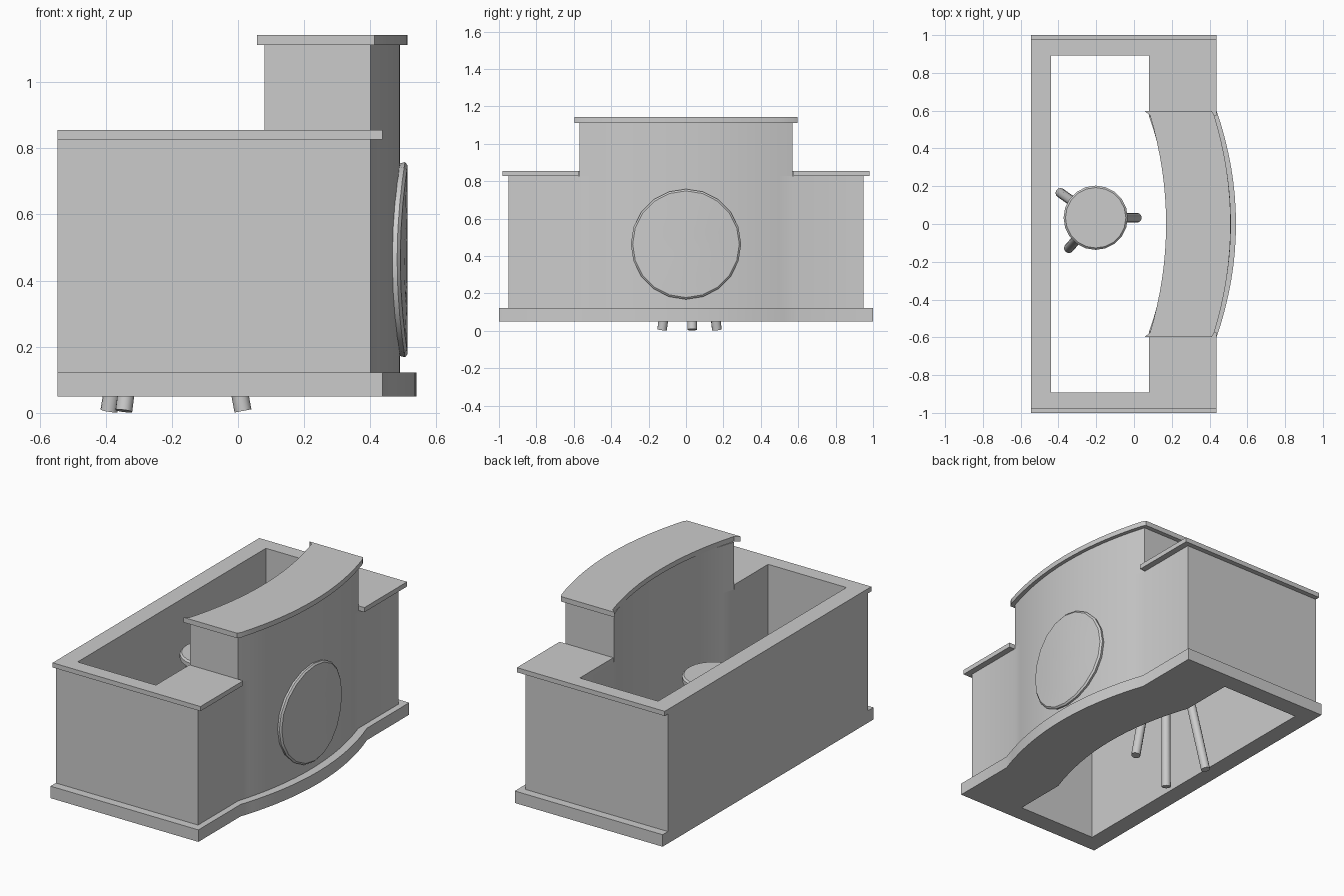
import bpy, bmesh, math
from mathutils import Vector

if "Cube" in bpy.data.objects:
    bpy.data.objects.remove(bpy.data.objects["Cube"])


def finish(name, bm, smooth=True):
    bmesh.ops.recalc_face_normals(bm, faces=bm.faces[:])
    me = bpy.data.meshes.new(name)
    bm.to_mesh(me)
    bm.free()
    ob = bpy.data.objects.new(name, me)
    bpy.context.collection.objects.link(ob)
    if smooth:
        bpy.ops.object.select_all(action='DESELECT')
        bpy.context.view_layer.objects.active = ob
        ob.select_set(True)
        bpy.ops.object.shade_smooth_by_angle(angle=math.radians(25))
    return ob


def bow(x_end, x_mid, half, n=16):
    """Bowed line along y, from -half to +half."""
    pts = []
    for i in range(n + 1):
        t = -1 + 2 * i / n
        pts.append((x_end + (x_mid - x_end) * (1 - t * t), half * t))
    return pts


def strip(bm, outer, inner, z0, z1, closed):
    """Solid between two matching outlines, extruded from z0 to z1."""
    rows = [[bm.verts.new((x, y, z)) for x, y in line]
            for line, z in ((outer, z0), (outer, z1), (inner, z1), (inner, z0))]
    n = len(outer)
    for i in range(n if closed else n - 1):
        j = (i + 1) % n
        for k in range(4):
            a, b = rows[k], rows[(k + 1) % 4]
            bm.faces.new((a[i], a[j], b[j], b[i]))
    if not closed:
        for i in (0, n - 1):
            bm.faces.new([r[i] for r in rows])


def ring(front, x_front, x_back, half):
    """Closed outline: straight wings, bowed middle, flat back."""
    return ([(x_back, -half), (x_front, -half)] + front +
            [(x_front, half), (x_back, half)])


BACK, IN_BACK, IN_FRONT, IN_Y = -0.545, -0.44, 0.08, 0.893
inner_bow = bow(IN_FRONT, 0.18, 0.57)
inner_ring = ring(inner_bow, IN_FRONT, IN_BACK, IN_Y)

# plinth
bm = bmesh.new()
strip(bm, ring(bow(0.437, 0.54, 0.6), 0.437, BACK, 1.0), inner_ring, 0.05, 0.122, True)
finish("counter_plinth", bm)

# walls and raised bowed front
bm = bmesh.new()
front = bow(0.40, 0.49, 0.57)
strip(bm, ring(front, 0.40, BACK, 0.95), inner_ring, 0.122, 0.827, True)
strip(bm, front, inner_bow, 0.827, 1.112, False)
finish("counter_walls", bm)

# low worktop around the back and sides
bm = bmesh.new()
half_out = [(0.437, 0.575), (0.437, 0.98), (BACK, 0.98)]
half_in = [(IN_FRONT, 0.575), (IN_FRONT, IN_Y), (IN_BACK, IN_Y)]
mirror = lambda pts: pts + [(x, -y) for x, y in reversed(pts)]
strip(bm, mirror(half_out), mirror(half_in), 0.827, 0.855, False)
finish("low_worktop", bm, False)

# high bar top, with small flared ends
bm = bmesh.new()
flare = lambda x, pts: [(x, -0.597)] + pts + [(x, 0.597)]
strip(bm, flare(0.412, bow(0.425, 0.512, 0.575)),
      flare(0.057, bow(0.085, 0.17, 0.575)), 1.112, 1.142, False)
finish("high_bar_top", bm)

# round plaque bent to the front
bm = bmesh.new()
SIDES = 20


def plaque_ring(r, lift):
    out = []
    for i in range(SIDES):
        a = 2 * math.pi * i / SIDES
        y = r * math.cos(a)
        x = 0.49 - 0.09 * (y / 0.57) ** 2 + lift
        out.append(bm.verts.new((x, y, 0.463 + r * math.sin(a))))
    return out


rings = [plaque_ring(r, l) for r, l in
         ((0.29, -0.005), (0.295, 0.015), (0.285, 0.023), (0.19, 0.023), (0.095, 0.023))]
for a, b in zip(rings, rings[1:]):
    for i in range(SIDES):
        j = (i + 1) % SIDES
        bm.faces.new((a[i], a[j], b[j], b[i]))
mid = bm.verts.new((0.513, 0, 0.463))
for i in range(SIDES):
    bm.faces.new((rings[-1][i], rings[-1][(i + 1) % SIDES], mid))
bm.faces.new(rings[0])
finish("round_plaque", bm)

# stool seat
CX, CY = -0.203, 0.033
bpy.ops.mesh.primitive_cylinder_add(vertices=20, radius=0.17, depth=0.045,
                                    location=(CX, CY, 0.602))
seat = bpy.context.object
seat.name = "stool_seat"
bev = seat.modifiers.new("edge", 'BEVEL')
bev.width, bev.segments = 0.01, 1
bpy.ops.object.shade_smooth_by_angle(angle=math.radians(25))

# splayed stool legs
for k, (x, y) in enumerate(((0.015, 0.033), (-0.39, 0.165), (-0.345, -0.128))):
    foot = Vector((x, y, 0.006))
    top = Vector((CX + (x - CX) * 0.5, CY + (y - CY) * 0.5, 0.59))
    d = top - foot
    bpy.ops.mesh.primitive_cylinder_add(vertices=12, radius=0.026, depth=d.length,
                                        location=(foot + top) / 2)
    leg = bpy.context.object
    leg.name = f"stool_leg_{k + 1}"
    leg.rotation_euler = d.to_track_quat('Z', 'Y').to_euler()
    bpy.ops.object.shade_smooth_by_angle(angle=math.radians(35))
